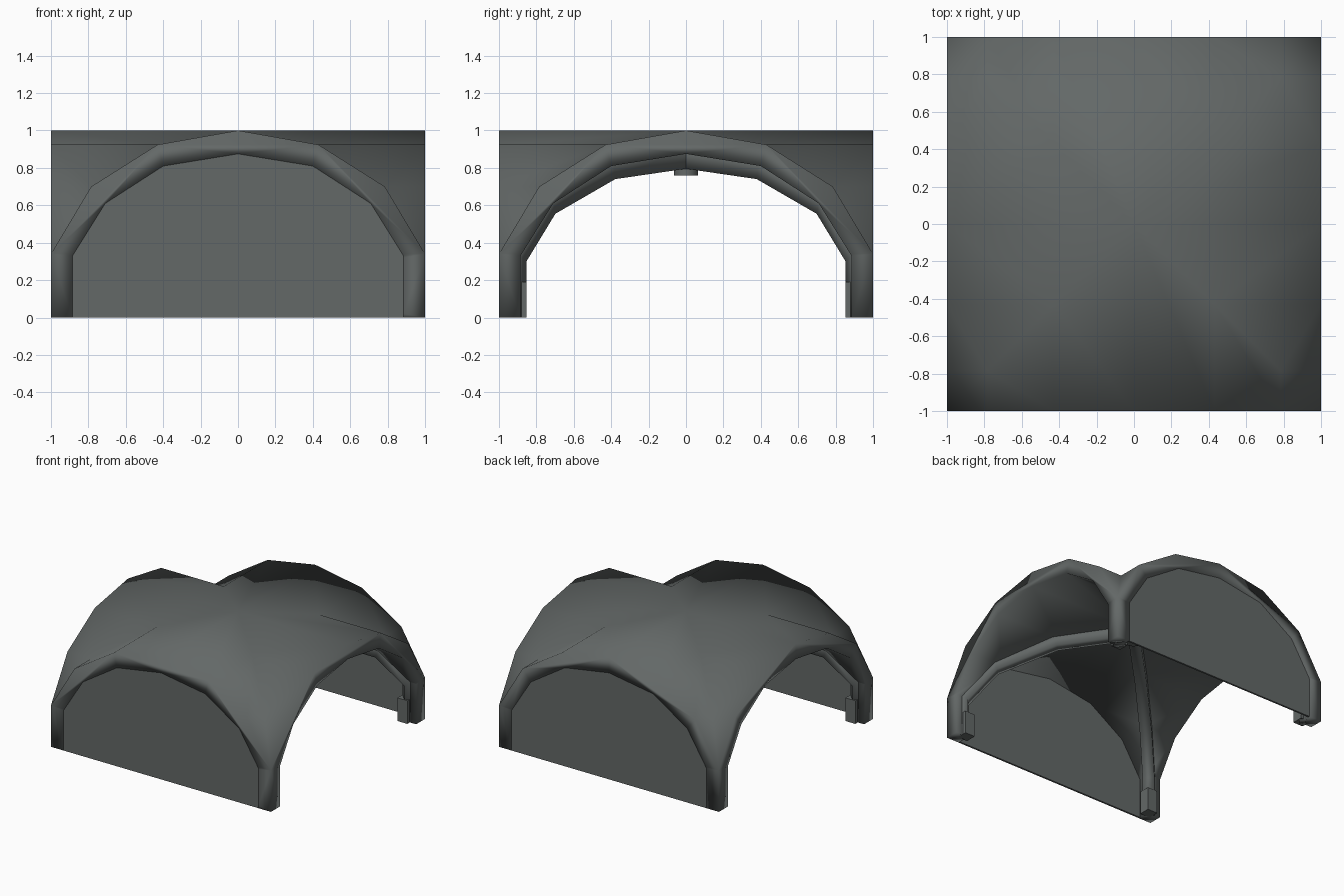
import bpy, bmesh
from mathutils import Vector

if "Cube" in bpy.data.objects:
    bpy.data.objects.remove(bpy.data.objects["Cube"])

stone = bpy.data.materials.new("dark_stone")
stone.diffuse_color = (0.125, 0.138, 0.135, 1)
stone.use_nodes = True
stone.node_tree.nodes["Principled BSDF"].inputs["Base Color"].default_value = stone.diffuse_color


def make(name, bm):
    bmesh.ops.recalc_face_normals(bm, faces=bm.faces)
    me = bpy.data.meshes.new(name)
    bm.to_mesh(me)
    bm.free()
    me.materials.append(stone)
    ob = bpy.data.objects.new(name, me)
    bpy.context.collection.objects.link(ob)
    return ob


def barrel(name, half, along, start, end, floor):
    """Extrude a faceted half-arch profile (mirrored) along x or y."""
    prof = [(half[0][0], floor)] + half
    prof += [(-u, z) for u, z in reversed(prof[:-1])]
    bm = bmesh.new()
    rings = []
    for s in (start, end):
        rings.append([bm.verts.new((s, u, z) if along == 'x' else (u, s, z))
                      for u, z in prof])
        bm.faces.new(rings[-1])
    n = len(prof)
    for i in range(n):
        j = (i + 1) % n
        bm.faces.new((rings[0][i], rings[0][j], rings[1][j], rings[1][i]))
    return make(name, bm)


def boolean(ob, other, op):
    m = ob.modifiers.new("cut", 'BOOLEAN')
    m.operation, m.object, m.solver = op, other, 'EXACT'
    bpy.context.view_layer.objects.active = ob
    bpy.ops.object.modifier_apply(modifier=m.name)
    bpy.data.objects.remove(other)


# vault shell: two crossing barrels, hollowed by two smaller ones
outer = [(1, .34), (.785, .7), (.43, .924), (0, 1)]
inner = [(.885, .33), (.71, .61), (.4, .81), (0, .875)]
vault = barrel("vault_shell", outer, 'x', -1, 1, 0)
boolean(vault, barrel("cross_barrel", outer, 'y', -1, 1, 0), 'UNION')
hollow = barrel("hollow", inner, 'x', -1.1, 1.1, -.1)
boolean(hollow, barrel("cross_hollow", inner, 'y', -1.1, 1.1, -.1), 'UNION')
boolean(vault, hollow, 'DIFFERENCE')
for p in vault.data.polygons:
    p.use_smooth = True

# thin wall panels closing the front and back arches
barrel("front_wall", inner, 'y', -1, -.985, 0)
barrel("back_wall", inner, 'y', .985, 1, 0)

# diagonal ribs under the groins
under = [(.885, 0), (.885, .3), (.73, .555), (.41, .74), (0, .8)]
over = [(.945, 0), (.945, .36), (.75, .66), (.42, .85), (0, .92)]
under += [(-t, z) for t, z in reversed(under[:-1])]
over += [(-t, z) for t, z in reversed(over[:-1])]
ribs = []
for k, name in ((1, "rib_a"), (-1, "rib_b")):
    side = Vector((1, -k, 0)).normalized() * .045
    bm = bmesh.new()
    rings = []
    for (t, z), (t2, z2) in zip(under, over):
        a, b = Vector((t, t * k, z)), Vector((t2, t2 * k, z2))
        rings.append([bm.verts.new(v) for v in (a - side, a + side, b + side, b - side)])
    for r, q in zip(rings, rings[1:]):
        for i in range(4):
            j = (i + 1) % 4
            bm.faces.new((r[i], r[j], q[j], q[i]))
    bm.faces.new(rings[0])
    bm.faces.new(rings[-1])
    ribs.append(make(name, bm))
for ob in ribs:
    for p in ob.data.polygons:
        p.use_smooth = True

# foot blocks where the ribs meet the floor
for i, (sx, sy) in enumerate(((1, 1), (1, -1), (-1, 1), (-1, -1))):
    bm = bmesh.new()
    bmesh.ops.create_cube(bm, size=1)
    bmesh.ops.scale(bm, verts=bm.verts, vec=(.09, .09, .19))
    bmesh.ops.translate(bm, verts=bm.verts, vec=(.897 * sx, .897 * sy, .095))
    make("rib_foot_%d" % (i + 1), bm)

# central boss where the ribs meet
bm = bmesh.new()
bmesh.ops.create_cone(bm, cap_ends=True, segments=12, radius1=.065, radius2=.065, depth=.11)
bmesh.ops.translate(bm, verts=bm.verts, vec=(0, 0, .815))
boss = make("boss", bm)
bpy.ops.object.select_all(action='DESELECT')
boss.select_set(True)
bpy.context.view_layer.objects.active = boss
bpy.ops.object.shade_smooth_by_angle(angle=.7)
